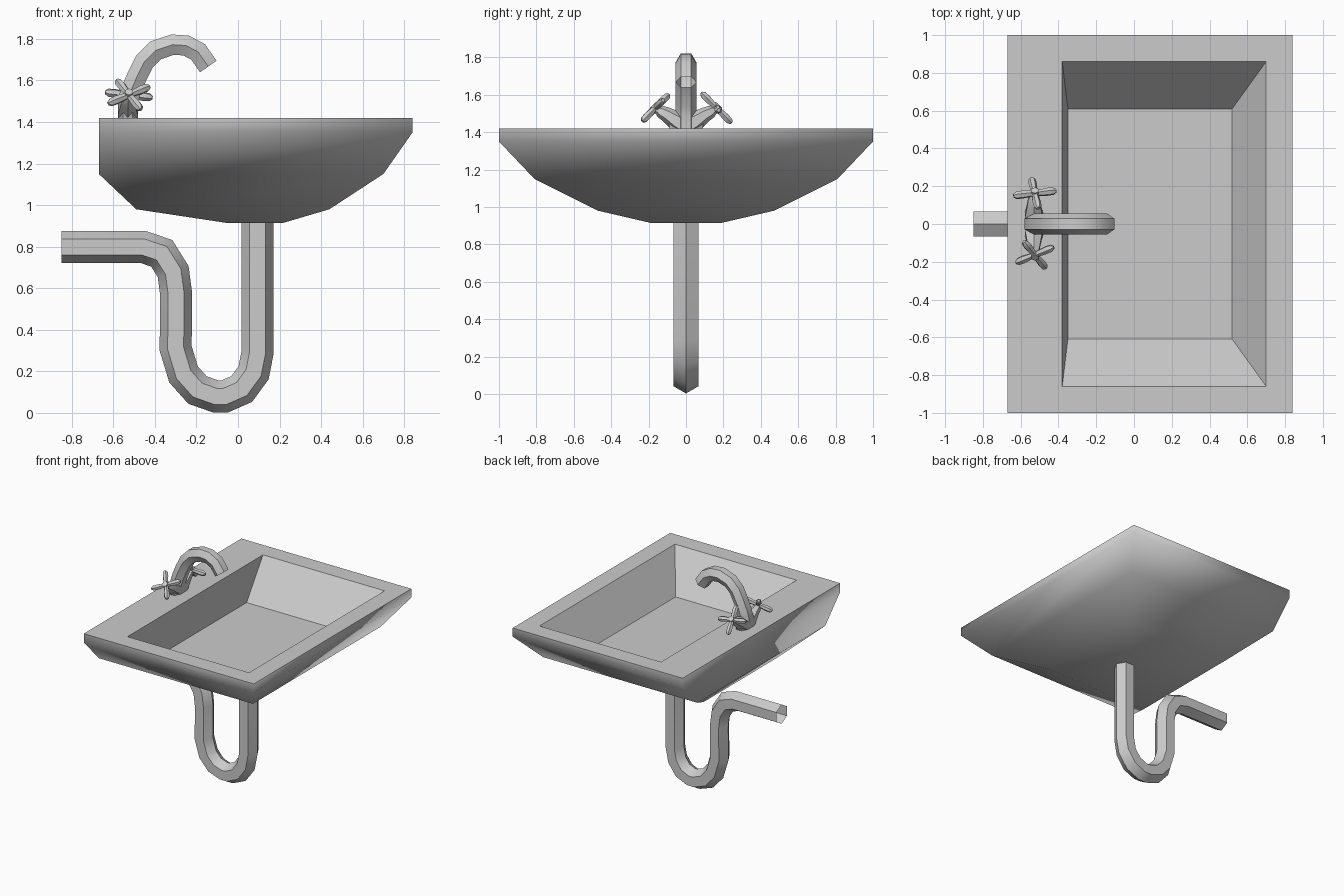
import bpy, bmesh, math
from mathutils import Vector, Matrix

if "Cube" in bpy.data.objects:
    bpy.data.objects.remove(bpy.data.objects["Cube"])

grey = bpy.data.materials.new("plain_grey")
grey.diffuse_color = (0.6, 0.6, 0.6, 1)
grey.use_nodes = True
grey.node_tree.nodes["Principled BSDF"].inputs["Base Color"].default_value = grey.diffuse_color


def finish(name, bm, smooth_angle=None):
    """Turn a bmesh into a named object with the grey material."""
    mesh = bpy.data.meshes.new(name)
    bm.to_mesh(mesh)
    bm.free()
    mesh.materials.append(grey)
    obj = bpy.data.objects.new(name, mesh)
    bpy.context.collection.objects.link(obj)
    if smooth_angle:
        bpy.ops.object.select_all(action='DESELECT')
        obj.select_set(True)
        bpy.context.view_layer.objects.active = obj
        bpy.ops.object.shade_smooth_by_angle(angle=math.radians(smooth_angle))
    return obj


def tube(bm, points, radii, ref, phase=0.0, sides=6, caps=True):
    """Sweep a polygon along a path lying in the plane normal to ref, with mitred bends."""
    pts = [Vector(p) for p in points]
    ref = Vector(ref).normalized()
    if not isinstance(radii, (list, tuple)):
        radii = [radii] * len(pts)
    rings = []
    for i, p in enumerate(pts):
        a = (p - pts[i - 1]).normalized() if i else (pts[1] - p).normalized()
        b = (pts[i + 1] - p).normalized() if i < len(pts) - 1 else a
        t = (a + b).normalized()
        n = t.cross(ref) / max(t.dot(a), 0.5)
        ring = []
        for k in range(sides):
            ang = phase + math.tau * k / sides
            ring.append(bm.verts.new(p + radii[i] * (math.cos(ang) * n + math.sin(ang) * ref)))
        rings.append(ring)
    faces = []
    for r0, r1 in zip(rings, rings[1:]):
        for k in range(sides):
            j = (k + 1) % sides
            faces.append(bm.faces.new((r0[k], r0[j], r1[j], r1[k])))
    if caps:
        faces += [bm.faces.new(rings[0]), bm.faces.new(rings[-1])]
    bmesh.ops.recalc_face_normals(bm, faces=faces)


# Basin: stacked rectangles (x min, x max, half depth, z), outer bottom to inner floor
levels = [(-0.06, 0.22, 0.19, 0.915), (-0.49, 0.44, 0.47, 0.98),
          (-0.67, 0.70, 0.81, 1.15), (-0.67, 0.84, 1.0, 1.35),
          (-0.67, 0.84, 1.0, 1.42), (-0.38, 0.70, 0.86, 1.42),
          (-0.35, 0.52, 0.61, 1.14)]
bm = bmesh.new()
loops = [[bm.verts.new(c) for c in ((x0, -y, z), (x1, -y, z), (x1, y, z), (x0, y, z))]
         for x0, x1, y, z in levels]
outer = [bm.faces.new(loops[0])]
for i in range(len(loops) - 1):
    for k in range(4):
        j = (k + 1) % 4
        f = bm.faces.new((loops[i][k], loops[i][j], loops[i + 1][j], loops[i + 1][k]))
        if i < 4:
            outer.append(f)
bm.faces.new(loops[-1])
bmesh.ops.recalc_face_normals(bm, faces=bm.faces)
# Soft underside, crisp rim and bowl
for f in bm.faces:
    f.smooth = f in outer
for e in bm.edges:
    e.smooth = all(f.smooth for f in e.link_faces)
finish("basin", bm)

# Drain pipe with its U bend and wall outlet
drain = [(0.095, 0.92), (0.095, 0.295), (0.075, 0.193), (0.018, 0.115), (-0.062, 0.08),
         (-0.11, 0.08), (-0.195, 0.11), (-0.262, 0.185), (-0.30, 0.31), (-0.298, 0.575),
         (-0.312, 0.68), (-0.367, 0.768), (-0.455, 0.798), (-0.85, 0.798)]
bm = bmesh.new()
tube(bm, [(x, 0, z) for x, z in drain], 0.077, (0, 1, 0), caps=False)
finish("drain_pipe", bm, 40)

# Curved spout
spout = [(-0.53, 1.415), (-0.53, 1.50), (-0.515, 1.55), (-0.49, 1.61), (-0.45, 1.69),
         (-0.395, 1.745), (-0.315, 1.772), (-0.25, 1.768), (-0.192, 1.737), (-0.143, 1.667)]
bm = bmesh.new()
tube(bm, [(x, 0, z) for x, z in spout], 0.056, (0, 1, 0), math.radians(30), caps=False)
finish("spout", bm, 40)

# Tap branches and cross handles, front and back
for side, label, turn in ((1, "back", -9), (-1, "front", 30)):
    bm = bmesh.new()
    branch = [(-0.53, side * y, z) for y, z in
              ((0.0, 1.425), (0.045, 1.455), (0.105, 1.495), (0.135, 1.51), (0.165, 1.53))]
    tube(bm, branch, [0.055, 0.055, 0.04, 0.034, 0.014], (1, 0, 0))
    # Flared foot where the branch meets the rim
    tube(bm, [(-0.53, side * 0.045, 1.415), (-0.53, side * 0.06, 1.47)],
         [0.045, 0.045], (1, 0, 0), math.radians(30))
    finish(label + "_tap_branch", bm, 40)

    axis = Vector((0, side, 1)).normalized()
    inward = Vector((0, -side, 1)).normalized()
    centre = Vector((-0.525, side * 0.163, 1.53))
    bm = bmesh.new()
    for quarter in (0, 90):
        ang = math.radians(turn + quarter)
        d = math.cos(ang) * Vector((1, 0, 0)) + math.sin(ang) * inward
        tube(bm, [centre + d * s for s in (-0.115, -0.1, -0.07, 0, 0.07, 0.1, 0.115)],
             [0.01, 0.02, 0.022, 0.015, 0.022, 0.02, 0.01], axis)
    # Hub button
    tube(bm, [centre - axis * 0.02, centre + axis * 0.022], 0.022,
         inward, math.radians(30))
    finish(label + "_tap_handle", bm, 40)
